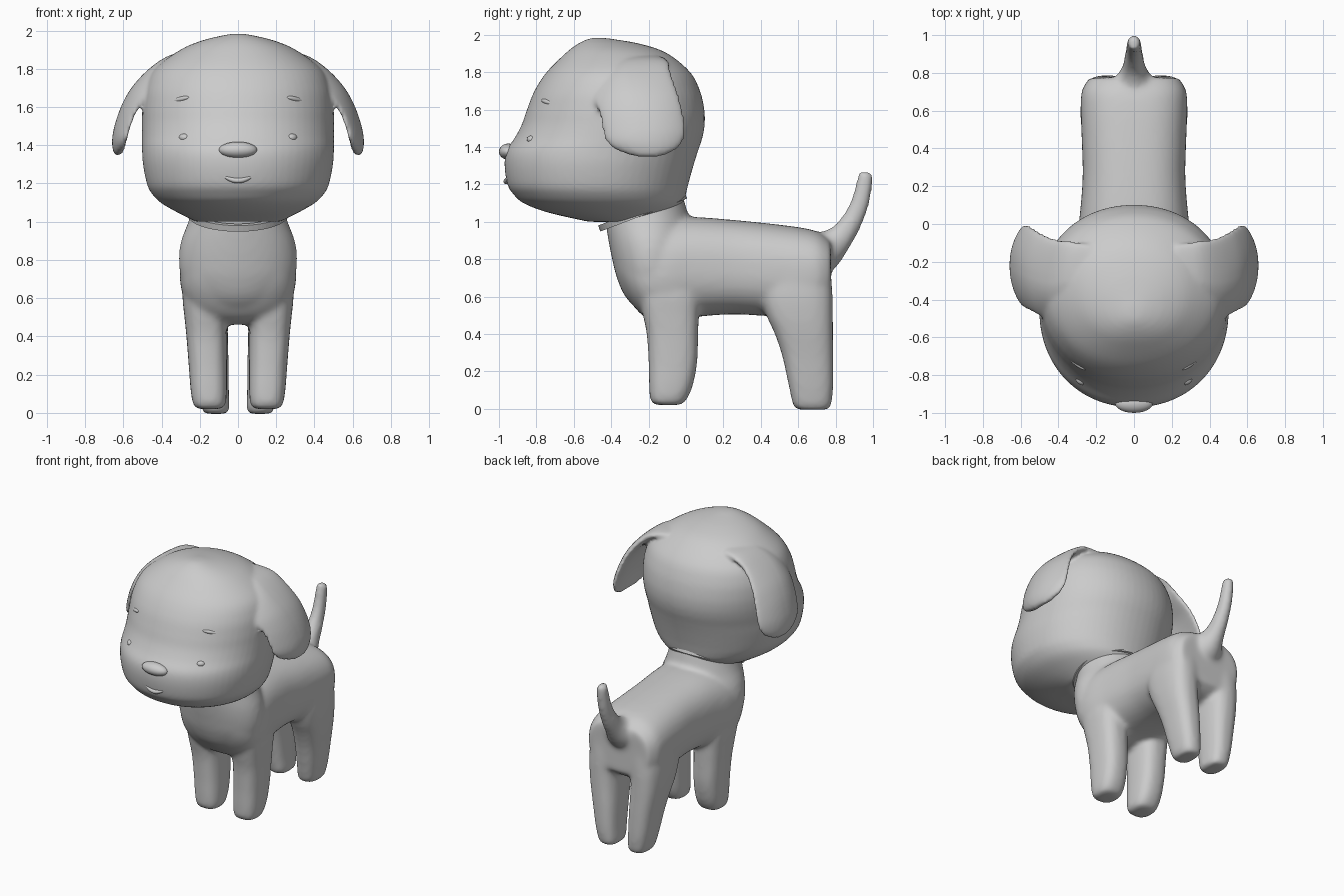
import bpy, bmesh, math
from mathutils import Vector, Matrix

if "Cube" in bpy.data.objects:
    bpy.data.objects.remove(bpy.data.objects["Cube"])

grey = bpy.data.materials.new("soft grey")
grey.diffuse_color = (0.6, 0.6, 0.6, 1)
grey.use_nodes = True
grey.node_tree.nodes["Principled BSDF"].inputs["Base Color"].default_value = grey.diffuse_color


def spline(rows, k=5):
    """Catmull-Rom interpolation of parameter rows."""
    out = []
    for i in range(len(rows) - 1):
        p = [rows[max(i - 1, 0)], rows[i], rows[i + 1], rows[min(i + 2, len(rows) - 1)]]
        for j in range(k):
            t = j / k
            out.append([0.5 * (2 * b + (c - a) * t + (2 * a - 5 * b + 4 * c - d) * t * t
                               + (3 * b - a - 3 * c + d) * t ** 3) for a, b, c, d in zip(*p)])
    return out + [list(rows[-1])]


def loft(bm, rows, place, n=40, e=2.0, k=5):
    """Skin rings; place(row, c, s) maps a unit superellipse point to space."""
    rings = []
    for r in spline(rows, k):
        ring = []
        for i in range(n):
            a = math.tau * (i + 0.5) / n
            c, s = math.cos(a), math.sin(a)
            c = math.copysign(abs(c) ** (2 / e), c)
            s = math.copysign(abs(s) ** (2 / e), s)
            ring.append(bm.verts.new(place(r, c, s)))
        rings.append(ring)
    for a, b in zip(rings, rings[1:]):
        for i in range(n):
            bm.faces.new((a[i], a[(i + 1) % n], b[(i + 1) % n], b[i]))
    bm.faces.new(rings[0][::-1])
    bm.faces.new(rings[-1])


def finish(name, bm, voxel=None, smooth=0):
    bmesh.ops.recalc_face_normals(bm, faces=bm.faces)
    me = bpy.data.meshes.new(name)
    bm.to_mesh(me)
    bm.free()
    me.materials.append(grey)
    me.shade_smooth()
    ob = bpy.data.objects.new(name, me)
    bpy.context.collection.objects.link(ob)
    if voxel:
        m = ob.modifiers.new("fuse", 'REMESH')
        m.mode, m.voxel_size, m.use_smooth_shade = 'VOXEL', voxel, True
        m = ob.modifiers.new("soften", 'SMOOTH')
        m.factor, m.iterations = 0.5, smooth
    return ob


def by_z(r, c, s):      # row: z, y front, y back, half width, x centre
    return (r[4] + r[3] * c, (r[1] + r[2]) / 2 + (r[2] - r[1]) / 2 * s, r[0])


def by_y(r, c, s):      # row: y, z low, z high, half width
    return (r[3] * c, r[0], (r[1] + r[2]) / 2 + (r[2] - r[1]) / 2 * s)


# Body: torso, chest and neck, legs and tail fused together
bm = bmesh.new()
loft(bm, [(-.36, .70, .95, .17), (-.30, .58, 1.0, .25), (-.22, .49, 1.02, .295),
          (-.10, .46, 1.02, .305), (.05, .49, 1.025, .287), (.25, .505, 1.01, .272),
          (.45, .495, .99, .277), (.62, .49, .968, .283), (.71, .51, .945, .275),
          (.775, .56, .90, .235)], by_y, e=2.5)
loft(bm, [(.52, -.25, 0, .18, 0), (.6, -.325, 0, .24, 0), (.7, -.37, 0, .295, 0),
          (.8, -.395, .02, .31, 0), (.9, -.415, .03, .298, 0), (1.0, -.43, .02, .26, 0),
          (1.08, -.43, 0, .24, 0), (1.15, -.4, -.02, .23, 0)], by_z)
front_leg = [(.02, -.165, -.03, .065, .15), (.045, -.19, 0, .085, .15), (.12, -.197, .035, .095, .153),
             (.25, -.2, .06, .1, .158), (.4, -.21, .065, .105, .165), (.5, -.23, .068, .11, .17),
             (.62, -.25, .07, .115, .175), (.75, -.24, .05, .1, .17)]
hind_leg = [(-.005, .61, .75, .05, .115), (.015, .575, .775, .07, .117), (.12, .55, .787, .082, .13),
            (.28, .515, .788, .095, .145), (.4, .475, .786, .105, .158), (.5, .43, .785, .112, .165),
            (.62, .40, .783, .118, .165), (.78, .42, .77, .11, .16)]
for side in (1, -1):
    for leg in (front_leg, hind_leg):
        loft(bm, [r[:4] + (side * r[4],) for r in leg], by_z, e=2.7)


def tail(r, c, s):      # row: y, z, half width, half depth, angle
    return (r[2] * c, r[0] - r[3] * s * math.sin(r[4]), r[1] + r[3] * s * math.cos(r[4]))


loft(bm, [(.64, .81, .14, .14, .4), (.74, .845, .11, .11, .55), (.82, .91, .065, .075, .75),
          (.885, 1.0, .05, .058, 1.05), (.93, 1.1, .043, .05, 1.25),
          (.953, 1.2, .038, .045, 1.4), (.962, 1.265, .032, .04, 1.5)], tail, n=24)
finish("body", bm, .016, 10)

# Head with drooping ears
bm = bmesh.new()
loft(bm, [(1.0, -.52, -.16, .22, 0), (1.05, -.74, -.06, .32, 0), (1.1, -.87, -.015, .405, 0),
          (1.15, -.925, 0, .453, 0), (1.2, -.955, .012, .477, 0), (1.3, -.97, .04, .497, 0),
          (1.38, -.96, .065, .502, 0), (1.45, -.915, .088, .502, 0), (1.52, -.878, .1, .502, 0),
          (1.6, -.85, .098, .5, 0), (1.7, -.81, .075, .485, 0), (1.8, -.745, .022, .435, 0),
          (1.9, -.645, -.1, .30, 0), (1.95, -.58, -.24, .18, 0), (1.978, -.52, -.4, .06, 0),
          (1.983, -.48, -.45, .02, 0)], by_z, n=64, e=2.1)


def ear_place(side):    # row: x, z, y front, y back, front bow, back bow, angle, half thickness
    def place(r, c, s):
        bow = (r[4] if c < 0 else r[5]) * c * c
        d = r[7] * s - bow
        return (side * (r[0] + d * math.sin(r[6])), (r[2] + r[3]) / 2 + (r[3] - r[2]) / 2 * c,
                r[1] + d * math.cos(r[6]))
    return place


ear = [(.22, 1.865, -.42, -.11, .10, .0, .25, .03), (.34, 1.845, -.48, -.09, .10, .0, .4, .03),
       (.44, 1.785, -.515, -.075, .09, .01, .75, .028), (.53, 1.695, -.495, -.04, .07, .03, 1.0, .026),
       (.585, 1.6, -.465, -.015, .055, .045, 1.15, .026), (.62, 1.5, -.445, -.003, .05, .05, 1.3, .026),
       (.633, 1.43, -.425, -.02, .045, .045, 1.45, .026), (.631, 1.38, -.365, -.06, .03, .03, 1.6, .025),
       (.624, 1.35, -.28, -.13, .01, .01, 1.7, .02)]
for side in (1, -1):
    loft(bm, ear, ear_place(side), n=48, e=2.6)
finish("head", bm, .0135, 4)

# Collar: tilted flat band
bm = bmesh.new()
tilt = Matrix.Translation((0, -.232, 1.052)) @ Matrix.Rotation(math.atan2(.175, .46), 4, 'X')
profile = [(.0, -.017), (.026, -.017), (.026, .017), (.0, .017)]
N = 64
rings = []
for i in range(N):
    a = math.tau * i / N
    rings.append([bm.verts.new(tilt @ Vector(((.238 + o) * math.cos(a), (.222 + o) * math.sin(a), h)))
                  for o, h in profile])
for i in range(N):
    a, b = rings[i], rings[(i + 1) % N]
    for j in range(4):
        bm.faces.new((a[j], a[(j + 1) % 4], b[(j + 1) % 4], b[j]))
collar = finish("collar", bm)
for p in collar.data.polygons:
    p.use_smooth = False


# Face details
def blob(name, loc, size, rot_y=0, rot_z=0):
    bm = bmesh.new()
    m = (Matrix.Translation(loc) @ Matrix.Rotation(rot_z, 4, 'Z') @ Matrix.Rotation(rot_y, 4, 'Y')
         @ Matrix.Diagonal((*size, 1)))
    bmesh.ops.create_uvsphere(bm, u_segments=24, v_segments=16, radius=1, matrix=m)
    finish(name, bm)


blob("nose", (0, -.95, 1.375), (.1, .05, .043))
for side, word in ((1, "left"), (-1, "right")):
    blob(word + "_eye", (side * .28, -.825, 1.44), (.03, .025, .021), 0, side * .6)
    blob(word + "_brow", (side * .298, -.738, 1.64), (.055, .017, .014), side * .2, side * .65)

bm = bmesh.new()
loft(bm, [(x * .09, .003 + .011 * (1 - x * x)) for x in (-1, -.6, -.2, .2, .6, 1)],
     lambda r, c, s: (r[0], -.962 + 2.2 * r[0] ** 2 + r[1] * c, 1.215 + 4 * r[0] ** 2 + r[1] * s), n=12)
finish("mouth", bm)
